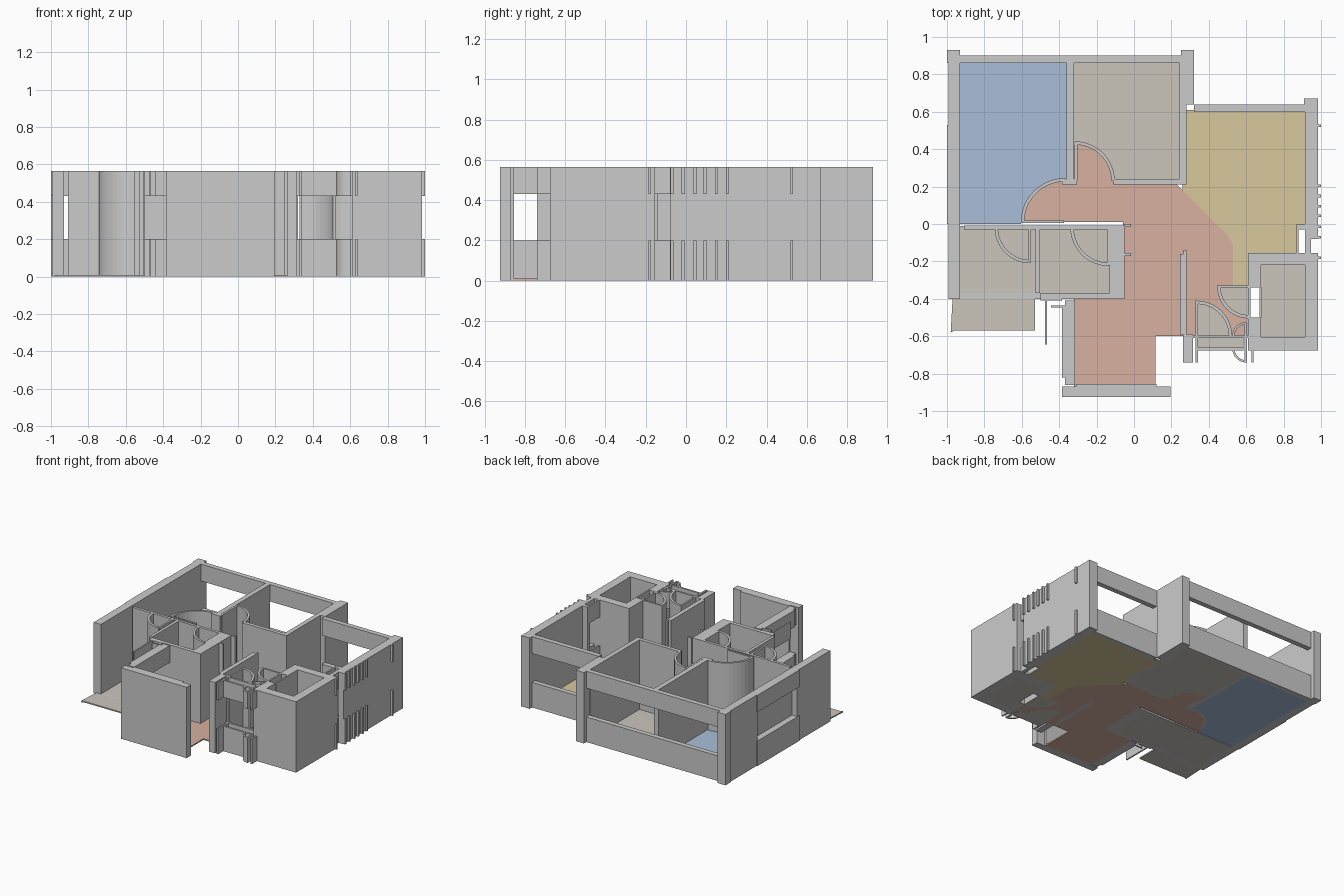
import bpy, bmesh, math

H, SILL, HEAD, FLOOR = 0.565, 0.20, 0.43, 0.01


def material(name, rgb):
    m = bpy.data.materials.new(name)
    m.diffuse_color = (*rgb, 1)
    return m


BEIGE = material("beige_floor", (0.60, 0.56, 0.50))
BLUE = material("blue_floor", (0.40, 0.52, 0.70))
YELLOW = material("yellow_floor", (0.68, 0.58, 0.34))
SALMON = material("salmon_floor", (0.68, 0.44, 0.35))


def prism(name, pts, z0, z1, mat=None):
    bm = bmesh.new()
    face = bm.faces.new([bm.verts.new((x, y, z0)) for x, y in pts])
    ext = bmesh.ops.extrude_face_region(bm, geom=[face])
    for v in ext["geom"]:
        if isinstance(v, bmesh.types.BMVert):
            v.co.z = z1
    bmesh.ops.recalc_face_normals(bm, faces=bm.faces)
    me = bpy.data.meshes.new(name)
    bm.to_mesh(me)
    bm.free()
    if mat:
        me.materials.append(mat)
    ob = bpy.data.objects.new(name, me)
    bpy.context.collection.objects.link(ob)
    return ob


def rect(x0, y0, x1, y1):
    return [(x0, y0), (x1, y0), (x1, y1), (x0, y1)]


def wall(name, x0, y0, x1, y1):
    prism(name, rect(x0, y0, x1, y1), 0, H)


def window(name, pts):
    if len(pts) == 4 and not isinstance(pts[0], tuple):
        pts = rect(*pts)
    prism(name + "_sill", pts, 0, SILL)
    prism(name + "_head", pts, HEAD, H)


def arc(cx, cy, r, a0, a1, n=12):
    return [(cx + r * math.cos(math.radians(a0 + (a1 - a0) * i / n)),
             cy + r * math.sin(math.radians(a0 + (a1 - a0) * i / n))) for i in range(n + 1)]


def band(cx, cy, r, a0, a1, t=0.018):
    return arc(cx, cy, r, a0, a1) + arc(cx, cy, r - t, a1, a0)


# Outer walls
wall("left_wall_front", -0.993, -0.40, -0.93, 0.02)
wall("left_wall_back", -0.993, 0.52, -0.93, 0.86)
wall("left_wall_inner", -0.95, 0.02, -0.93, 0.52)
window("left_window", (-0.993, 0.02, -0.95, 0.52))
window("left_window_trim", (-1.0, 0.0, -0.993, 0.53))
wall("back_left_corner", -1.0, 0.86, -0.93, 0.93)
wall("back_column", 0.25, 0.64, 0.32, 0.93)
wall("back_right_corner", 0.91, 0.60, 0.985, 0.67)
wall("right_wall", 0.915, -0.03, 0.985, 0.60)
wall("right_wall_return", 0.87, -0.03, 0.915, 0.0)
wall("right_wall_end", 0.945, -0.08, 0.985, -0.03)
window("back_window_left", (-0.93, 0.86, -0.35, 0.9))
window("back_window_middle", (-0.35, 0.86, 0.25, 0.9))
window("back_window_right", (0.32, 0.60, 0.91, 0.64))
window("right_window_inner", (0.868, -0.155, 0.88, -0.03))
window("right_window_outer", (0.915, -0.155, 0.945, -0.03))
for y in (0.525, 0.205, 0.15, 0.095, 0.045, -0.015, -0.07, -0.18):
    window("right_rib", (0.985, y - 0.007, 1.0, y + 0.007))

# Right front utility room
wall("utility_back", 0.61, -0.22, 0.985, -0.155)
wall("utility_right", 0.915, -0.605, 0.985, -0.22)
wall("utility_front", 0.61, -0.675, 0.985, -0.605)
wall("utility_left_back", 0.61, -0.34, 0.68, -0.22)
wall("utility_left_front", 0.61, -0.605, 0.68, -0.50)
wall("utility_door_outer", 0.61, -0.50, 0.622, -0.34)
wall("utility_door_inner", 0.672, -0.50, 0.684, -0.34)

# Interior partitions
wall("bath_back_wall", -0.91, -0.03, -0.05, -0.008)
wall("bath_wall_stub", -0.05, -0.015, -0.015, 0.0)
wall("bath_lower_stub", -0.05, -0.17, -0.015, -0.155)
wall("bath_divider", -0.527, -0.37, -0.503, -0.03)
wall("bath_right_wall", -0.13, -0.40, -0.05, -0.008)
wall("bath_front_wall", -0.50, -0.40, -0.13, -0.37)
wall("bedroom_divider", -0.36, 0.24, -0.32, 0.86)
wall("bedroom_corner", -0.385, 0.21, -0.305, 0.24)
wall("middle_room_front", -0.11, 0.21, 0.28, 0.24)
wall("middle_room_right", 0.243, 0.24, 0.28, 0.86)
wall("hall_partition", 0.245, -0.59, 0.28, -0.16)
wall("hall_partition_end", 0.265, -0.16, 0.28, -0.14)
wall("entry_pier", 0.262, -0.74, 0.315, -0.59)

# Entry room walls
wall("entry_front_wall", -0.385, -0.925, 0.195, -0.87)
wall("entry_sill_wall", -0.31, -0.87, 0.12, -0.855)
window("entry_left_window_outer", (-0.385, -0.82, -0.37, -0.44))
window("entry_left_window_inner", (-0.37, -0.86, -0.315, -0.41))
window("bath_window", (-0.50, -0.41, -0.385, -0.39))
window("bath_window_fin", (-0.476, -0.645, -0.465, -0.40))
window("bath_window_ledge", (-0.445, -0.447, -0.37, -0.437))

# Door leaves and swing arcs: centre, radius, start and end angle
swings = [("left_bath", -0.555, -0.02, 0.19, 180, 270), ("right_bath", -0.135, -0.02, 0.205, 180, 270),
          ("blue_room", -0.37, 0.01, 0.235, 90, 180), ("middle_room", -0.315, 0.23, 0.212, 0, 90),
          ("entry_closet", 0.335, -0.60, 0.19, 0, 90), ("utility", 0.615, -0.335, 0.17, 180, 270)]
for n, cx, cy, r, a0, a1 in swings:
    prism(n + "_door_swing", band(cx, cy, r, a0, a1), 0, H)
wall("left_bath_door", -0.565, -0.205, -0.55, -0.03)
wall("right_bath_door", -0.145, -0.22, -0.13, -0.03)
wall("blue_room_door", -0.605, 0.005, -0.375, 0.02)
wall("middle_room_door", -0.318, 0.23, -0.303, 0.44)
wall("entry_closet_door", 0.33, -0.60, 0.343, -0.41)
wall("utility_door", 0.445, -0.343, 0.61, -0.33)

# Small front window pieces
for r in ((0.28, -0.61, 0.61, -0.595), (0.335, -0.675, 0.585, -0.66), (0.33, -0.74, 0.343, -0.61),
          (0.59, -0.74, 0.603, -0.53), (0.628, -0.74, 0.64, -0.675)):
    window("front_window", r)
window("front_small_swing_back", band(0.60, -0.60, 0.075, 90, 180, 0.012))
window("front_small_swing_front", band(0.60, -0.665, 0.075, 180, 270, 0.012))

# Floors
floors = [
    ("blue_room_floor", [(-0.93, 0), (-0.605, 0)] + arc(-0.37, 0.01, 0.23, 180, 90)
     + [(-0.35, 0.24), (-0.35, 0.87), (-0.93, 0.87)], BLUE),
    ("middle_room_floor", [(-0.33, 0.44)] + arc(-0.315, 0.23, 0.205, 90, 0)
     + [(0.26, 0.23), (0.26, 0.87), (-0.33, 0.87)], BEIGE),
    ("yellow_room_floor", [(0.26, 0.61), (0.93, 0.61), (0.93, 0), (0.87, 0), (0.87, -0.16), (0.61, -0.16),
                           (0.61, -0.34), (0.53, -0.34), (0.53, -0.11), (0.49, -0.05), (0.26, 0.18)], YELLOW),
    ("hall_floor", arc(-0.37, 0.01, 0.23, 180, 90) + arc(-0.315, 0.23, 0.205, 90, 0)
     + [(0.23, 0.21), (0.49, -0.05), (0.53, -0.11), (0.53, -0.335)]
     + arc(0.615, -0.335, 0.17, 180, 270) + [(0.61, -0.60)] + arc(0.335, -0.60, 0.185, 0, 90)
     + [(0.335, -0.60), (0.115, -0.60), (0.115, -0.87), (-0.32, -0.87), (-0.32, -0.40),
        (-0.06, -0.40), (-0.06, 0.01)], SALMON),
    ("left_bath_floor", rect(-0.93, -0.37, -0.515, -0.01), BEIGE),
    ("right_bath_floor", rect(-0.515, -0.37, -0.13, -0.01), BEIGE),
    ("utility_floor", rect(0.68, -0.61, 0.92, -0.22), BEIGE),
    ("closet_door_floor", [(0.335, -0.60)] + arc(0.335, -0.60, 0.185, 0, 90), BEIGE),
    ("utility_door_floor", [(0.615, -0.335)] + arc(0.615, -0.335, 0.17, 180, 270), BEIGE),
    ("front_closet_floor", rect(0.34, -0.665, 0.585, -0.605), BEIGE),
    ("balcony_floor", [(-0.98, -0.58), (-0.96, -0.57), (-0.53, -0.57), (-0.53, -0.40), (-0.97, -0.40)], BEIGE),
    ("bath_threshold", rect(-0.93, -0.40, -0.50, -0.37), None),
]
for n, pts, mat in floors:
    prism(n, pts, 0, FLOOR, mat)
